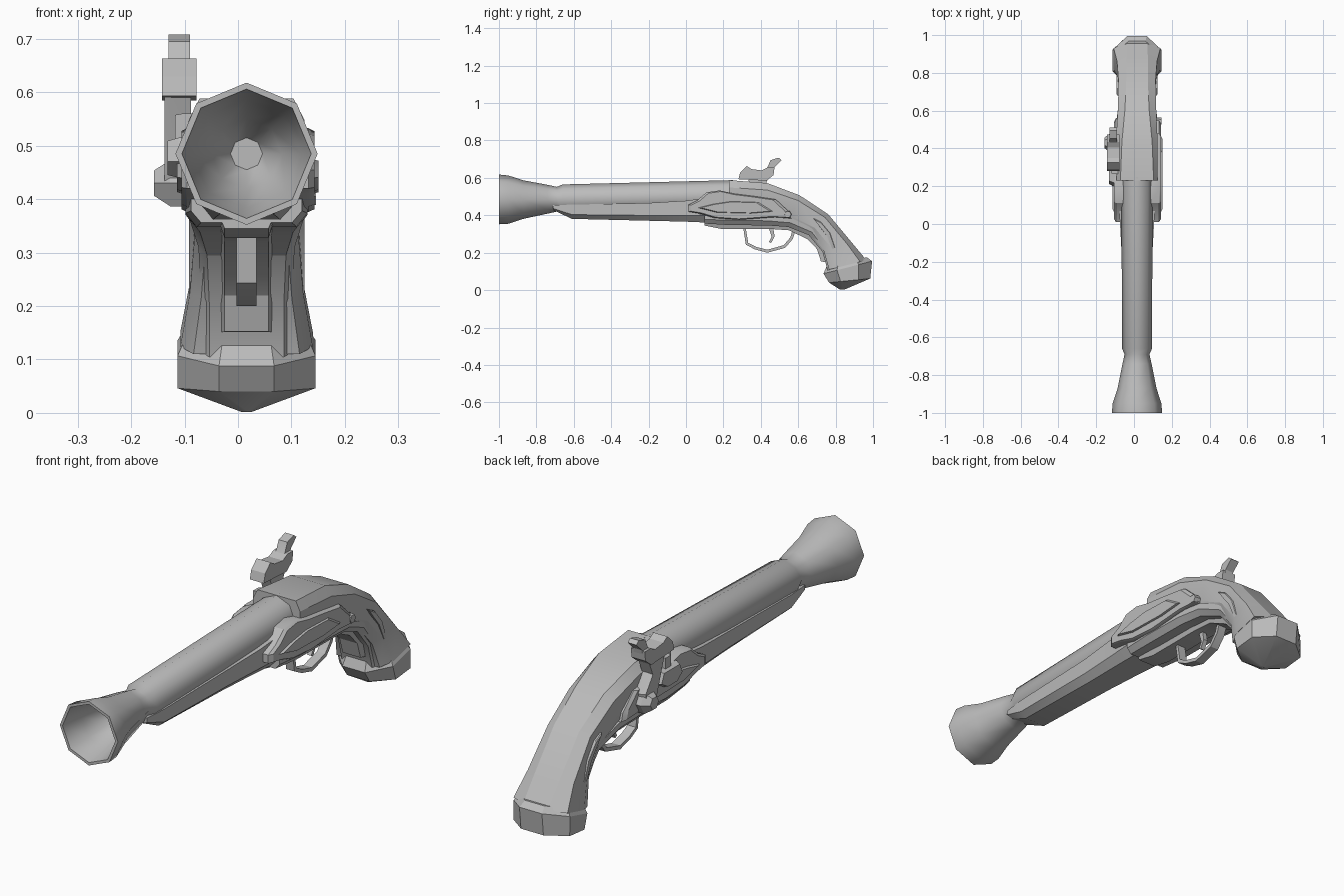
import bpy, bmesh, math
from mathutils import Vector

if "Cube" in bpy.data.objects:
    bpy.data.objects.remove(bpy.data.objects["Cube"], do_unlink=True)

CX = 0.016  # centre line of the barrel and stock

grey = bpy.data.materials.new("plain_grey")
grey.use_nodes = True
grey.diffuse_color = (0.5, 0.5, 0.5, 1)
grey.node_tree.nodes["Principled BSDF"].inputs["Base Color"].default_value = (0.5, 0.5, 0.5, 1)


def loft(name, rings, angle=25):
    """Skin a list of equal-length closed rings and cap both ends."""
    bm = bmesh.new()
    loops = [[bm.verts.new(p) for p in ring] for ring in rings]
    n = len(loops[0])
    for a, b in zip(loops, loops[1:]):
        for i in range(n):
            j = (i + 1) % n
            bm.faces.new((a[i], a[j], b[j], b[i]))
    bm.faces.new(loops[0])
    bm.faces.new(loops[-1])
    bmesh.ops.recalc_face_normals(bm, faces=bm.faces)
    mesh = bpy.data.meshes.new(name)
    bm.to_mesh(mesh)
    bm.free()
    mesh.materials.append(grey)
    ob = bpy.data.objects.new(name, mesh)
    bpy.context.collection.objects.link(ob)
    bpy.ops.object.select_all(action="DESELECT")
    ob.select_set(True)
    bpy.context.view_layer.objects.active = ob
    bpy.ops.object.shade_smooth_by_angle(angle=math.radians(angle))
    return ob


def section(top, bottom, shape):
    """Mirrored cross-section between two (y, z) points; shape is (half width, fraction down)."""
    t, b = Vector(top), Vector(bottom)
    half = [(w, t.lerp(b, f)) for w, f in shape]
    right = [(CX + w, p.x, p.y) for w, p in half]
    left = [(CX - w, p.x, p.y) for w, p in reversed(half)]
    return right + left


def plate(name, outline, x0, x1, inset=0.9, rim=0.6):
    """Side plate from a (y, z) outline, with a chamfered outer face."""
    pts = [Vector(p) for p in outline]
    c = sum(pts, Vector((0, 0))) / len(pts)

    def ring(x, s):
        return [(x, *(c + (p - c) * s)) for p in pts]
    return loft(name, [ring(x0, 1), ring(x0 + (x1 - x0) * rim, 1), ring(x1, inset)])


# Flared octagonal barrel with a hollow mouth: (y, centre z, radius)
profile = [(-0.72, .485, .03), (-0.78, .485, .066), (-0.9, .485, .102), (-1, .485, .121),
           (-1, .485, .133), (-0.95, .484, .129), (-0.87, .484, .103), (-0.74, .486, .077),
           (-0.69, .486, .066), (-0.66, .486, .079), (.25, .505, .083)]
loft("barrel", [[(CX + r * math.sin(i * math.pi / 4), y, z + r * math.cos(i * math.pi / 4))
                 for i in range(8)] for y, z, r in profile], 60)

# Forestock under the barrel: y, top, bottom, half width
fore = [(-0.71, .455, .428, .064), (-0.61, .457, .381, .074), (-0.2, .466, .371, .079),
        (0, .478, .366, .09), (.25, .512, .355, .105)]
loft("forestock", [section((y, t), (y, b), [(w, 0), (w, .7), (w * .65, 1)])
                   for y, t, b, w in fore])

# Curved grip: top, bottom, half width, half width of the top face
grip = [((.23, .588), (.23, .358), .108, .088),
        ((.435, .572), (.435, .355), .109, .08),
        ((.607, .507), (.55, .35), .102, .064),
        ((.76, .406), (.66, .305), .097, .057),
        ((.89, .25), (.735, .215), .106, .057),
        ((.965, .16), (.765, .11), .124, .055)]
loft("grip", [section(t, b, [(wt, 0), (w, .17), (w, .72), (w * .8, 1)])
              for t, b, w, wt in grip])

# Raised moulding along the lower edge of the stock
mould = [((.1, .40), (.1, .356), .104), ((.23, .40), (.23, .348), .114),
         ((.435, .395), (.435, .346), .114), ((.57, .382), (.545, .338), .106),
         ((.69, .325), (.655, .295), .09), ((.77, .22), (.73, .205), .085),
         ((.80, .12), (.757, .105), .085)]
loft("lower_moulding", [section(t, b, [(w, 0), (w, .5), (w * .82, 1)]) for t, b, w in mould])

# Central strip below the stock
strip = [((.1, .38), (.1, .345)), ((.19, .37), (.19, .327)), ((.45, .37), (.45, .327)),
         ((.57, .36), (.55, .32)), ((.69, .31), (.65, .272)), ((.75, .24), (.7, .22)),
         ((.78, .15), (.722, .152))]
loft("underside_strip", [section(t, b, [(.056, 0), (.041, 1)]) for t, b in strip])

# Pommel: front point, rear point, half width of each octagonal ring
pommel = [((.755, .135), (.968, .175), .112), ((.735, .088), (.995, .155), .129),
          ((.765, .04), (.985, .062), .129), ((.825, .002), (.845, .002), .01)]
loft("pommel", [section(a, b, [(w * .4, 0), (w, .28), (w, .72), (w * .4, 1)])
                for a, b, w in pommel])

# Trigger guard and trigger
guard = [((.318, .34), (.305, .34)), ((.333, .252), (.32, .243)), ((.375, .231), (.368, .218)),
         ((.435, .216), (.435, .2)), ((.522, .24), (.53, .226)), ((.558, .282), (.57, .272)),
         ((.575, .34), (.592, .335))]
loft("trigger_guard", [section(a, b, [(.019, 0), (.019, 1)]) for a, b in guard])
trigger = [((.44, .34), (.465, .34)), ((.458, .285), (.474, .288)), ((.443, .258), (.455, .252))]
loft("trigger", [section(a, b, [(.01, 0), (.01, 1)]) for a, b in trigger])

# Side plates and grip flutes on both sides
outline = [(.01, .455), (.06, .48), (.11, .523), (.18, .533), (.26, .515), (.365, .502),
           (.48, .485), (.55, .42), (.56, .385), (.475, .39), (.285, .376), (.15, .386),
           (.07, .41), (.01, .42)]
panel = [(.06, .44), (.14, .46), (.24, .475), (.39, .47), (.47, .42), (.35, .41), (.16, .415)]
flute = [(.68, .385), (.72, .365), (.77, .305), (.80, .22), (.785, .215), (.75, .295), (.71, .345)]
for side, sign, out in (("left", 1, .127), ("right", -1, .122)):
    plate(side + "_lock_plate", outline, CX + sign * .07, CX + sign * out, .93, .8)
    plate(side + "_raised_panel", panel, CX + sign * .1, CX + sign * (out + .008), .9, .7)
    plate(side + "_grip_flute", flute, CX + sign * .09, CX + sign * .108, .9, .8)
plate("plate_screw", [(.545 + .02 * math.cos(i * math.pi / 3), .405 + .02 * math.sin(i * math.pi / 3))
                      for i in range(6)], CX + .08, CX + .13)

# Hammer on the lock side: pivot, arm, jaw and thumb spur
hexagon = [(.43 + .05 * math.cos(i * math.pi / 3), .43 + .05 * math.sin(i * math.pi / 3))
           for i in range(6)]
plate("hammer_pivot", hexagon, -.09, -.157, .55, .55)
plate("hammer_arm", [(.33, .60), (.44, .60), (.415, .54), (.465, .47), (.455, .41),
                     (.395, .41), (.375, .47), (.355, .53)], -.088, -.138, .92, .7)
plate("hammer_jaw", [(.28, .593), (.29, .63), (.325, .663), (.35, .647), (.405, .64),
                     (.435, .655), (.473, .655), (.468, .615), (.43, .585)],
      -.078, -.142, 1, .5)
plate("hammer_spur", [(.425, .645), (.437, .66), (.452, .695), (.495, .708), (.511, .695),
                      (.475, .66), (.47, .635)], -.09, -.13, 1, .5)

# Pan and nipple ahead of the hammer
plate("pan", [(.2, .47), (.22, .515), (.34, .515), (.36, .47), (.31, .44), (.24, .44)],
      -.08, -.132, .85)
plate("nipple", [(.265, .51), (.265, .56), (.305, .56), (.305, .51)], -.085, -.118, .9)
